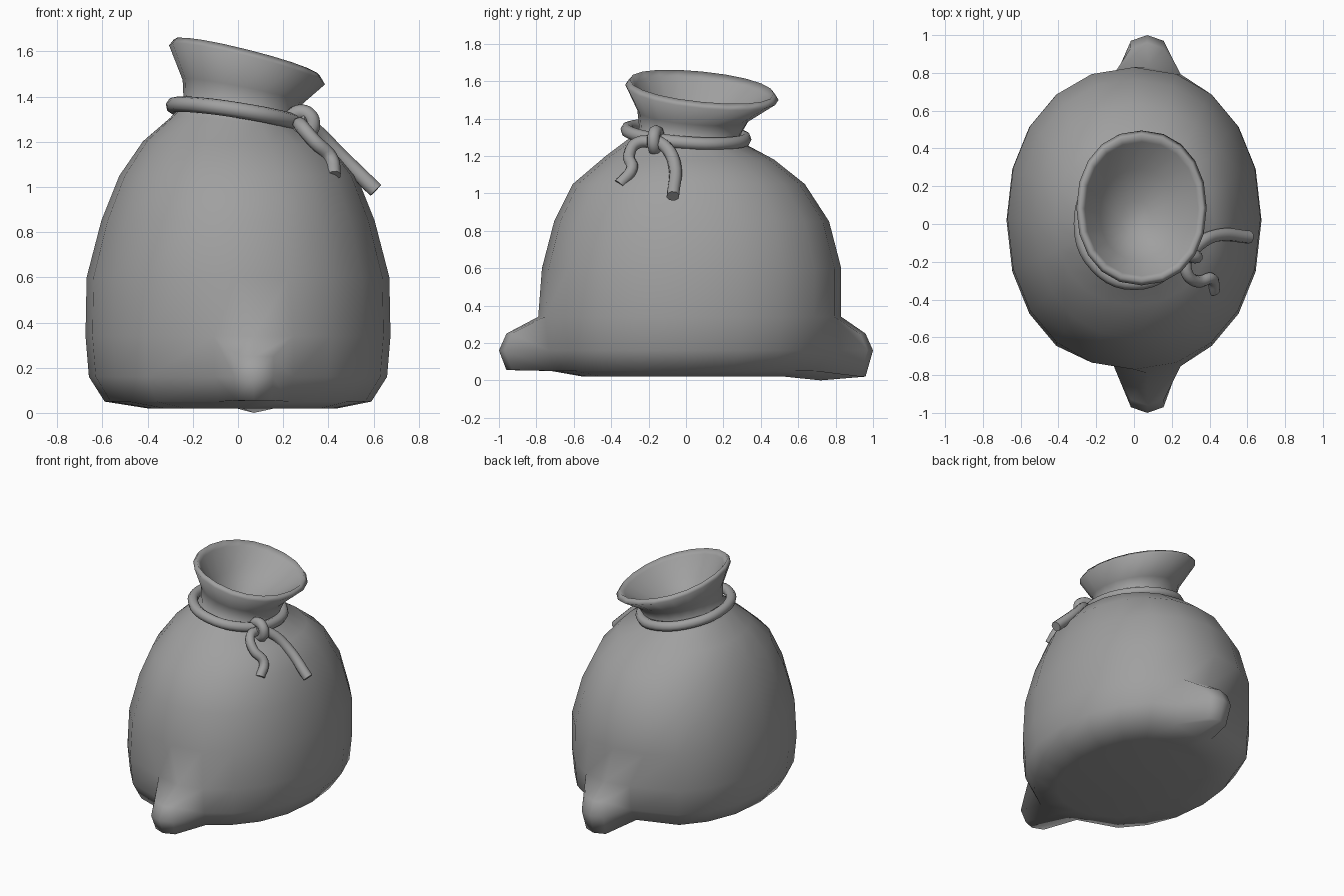
import bpy
import bmesh
from math import sin, cos, pi, copysign

cube = bpy.data.objects.get("Cube")
if cube:
    bpy.data.objects.remove(cube)

GREY = (0.35, 0.35, 0.35, 1)
mat = bpy.data.materials.new("grey cloth")
mat.use_nodes = True
mat.diffuse_color = GREY
mat.node_tree.nodes["Principled BSDF"].inputs["Base Color"].default_value = GREY

SEGMENTS = 20
EAR_X = 0.07


def rounded(v, power=2.15):
    return copysign(abs(v) ** (2 / power), v)


def add_ring(bm, z, cx, rx, cy, ry, tilt_x=0, tilt_y=0):
    ring = []
    for i in range(SEGMENTS):
        a = 2 * pi * i / SEGMENTS - pi / 2
        dx, dy = rx * rounded(cos(a)), ry * rounded(sin(a))
        ring.append(bm.verts.new((cx + dx, cy + dy, z + tilt_x * dx + tilt_y * dy)))
    return ring


# Sack: stacked rings from the base, over the rim and down inside the mouth
profile = [
    (0.02, 0.02, 0.42, 0, 0.55),
    (0.05, 0, 0.59, 0, 0.72),
    (0.16, 0, 0.66, 0.02, 0.79),
    (0.34, 0, 0.675, 0.02, 0.81),
    (0.60, 0, 0.67, 0.03, 0.80),
    (0.85, 0, 0.605, 0.03, 0.735),
    (1.05, 0, 0.525, 0.015, 0.62),
    (1.19, 0, 0.42, 0.02, 0.45, -0.03, -0.02),
    (1.27, 0, 0.30, 0.01, 0.32, -0.12, -0.06),
    (1.33, 0.01, 0.25, 0.02, 0.27, -0.15, -0.07),
    (1.42, 0.02, 0.265, 0.04, 0.30, -0.2, -0.08),
    (1.54, 0.04, 0.345, 0.085, 0.41, -0.25, -0.1),
    (1.57, 0.04, 0.325, 0.085, 0.385, -0.25, -0.1),
    (1.54, 0.04, 0.30, 0.08, 0.355, -0.25, -0.1),
    (1.43, 0.02, 0.20, 0.05, 0.24, -0.2, -0.08),
    (1.33, 0.01, 0.08, 0.03, 0.09, -0.1, -0.05),
]
bm = bmesh.new()
rings = [add_ring(bm, *row) for row in profile]
for low, high in zip(rings, rings[1:]):
    for i in range(SEGMENTS):
        j = (i + 1) % SEGMENTS
        bm.faces.new((low[i], low[j], high[j], high[i]))
bm.faces.new(rings[0][::-1])
bm.faces.new(rings[-1])

# Narrow the columns where the bottom corners grow out
for ring in rings[1:4]:
    for v in ring:
        if abs(v.co.x) < 0.3:
            v.co.x = v.co.x * 0.78 + EAR_X

# Bottom corners: extrude a patch at the front and at the back
for side, floor in ((-1, 0.055), (1, 0.02)):
    patch = []
    for f in bm.faces:
        c = f.calc_center_median()
        if c.y * side > 0.6 and 0.05 < c.z < 0.32 and abs(c.x - EAR_X) < 0.15:
            patch.append(f)
    out = bmesh.ops.extrude_face_region(bm, geom=patch)["geom"]
    for v in [g for g in out if isinstance(g, bmesh.types.BMVert)]:
        x, z = v.co.x - EAR_X, v.co.z
        middle_column, middle_row = abs(x) < 0.05, 0.1 < z < 0.2
        reach = 0.93 + 0.03 * middle_column + 0.04 * middle_row
        if z > 0.2:
            z = 0.25
        elif z < 0.1:
            z = floor
        v.co = (EAR_X + x * 0.5, side * reach, z)
for v in rings[1]:
    if v.is_valid and v.co.y > 0.6 and abs(v.co.x - EAR_X) < 0.05:
        v.co.z = 0.0

bmesh.ops.recalc_face_normals(bm, faces=bm.faces[:])
mesh = bpy.data.meshes.new("sack")
bm.to_mesh(mesh)
bm.free()
mesh.materials.append(mat)
mesh.shade_smooth()
sack = bpy.data.objects.new("sack", mesh)
bpy.context.collection.objects.link(sack)


def rope(name, points, closed=False, radius=0.035):
    curve = bpy.data.curves.new(name, "CURVE")
    curve.dimensions = "3D"
    curve.bevel_depth = radius
    curve.bevel_resolution = 2
    curve.resolution_u = 5
    curve.use_fill_caps = True
    spline = curve.splines.new("BEZIER")
    spline.bezier_points.add(len(points) - 1)
    spline.use_cyclic_u = closed
    for bp, co in zip(spline.bezier_points, points):
        bp.co = co
        bp.handle_left_type = bp.handle_right_type = "AUTO"
    curve.materials.append(mat)
    obj = bpy.data.objects.new(name, curve)
    bpy.context.collection.objects.link(obj)


# Tie around the neck, tilted like the mouth
angles = [2 * pi * i / 8 for i in range(8)]
tie = [(0.285 * cos(a), 0.315 * sin(a), 1.315 - 0.045 * cos(a) - 0.025 * sin(a))
       for a in angles]
rope("neck_tie", tie, closed=True)

# Knot and the two loose ends
knot = [(0.28 + 0.05 * cos(a), -0.16 - 0.015 * cos(a), 1.28 + 0.05 * sin(a))
        for a in angles]
rope("knot", knot, closed=True)
rope("long_end", [(0.27, -0.19, 1.29), (0.34, -0.11, 1.25), (0.44, -0.06, 1.15),
                  (0.61, -0.07, 0.985)])
rope("short_end", [(0.28, -0.14, 1.27), (0.28, -0.26, 1.27), (0.34, -0.305, 1.20),
                   (0.41, -0.29, 1.13), (0.425, -0.355, 1.05)], radius=0.032)
